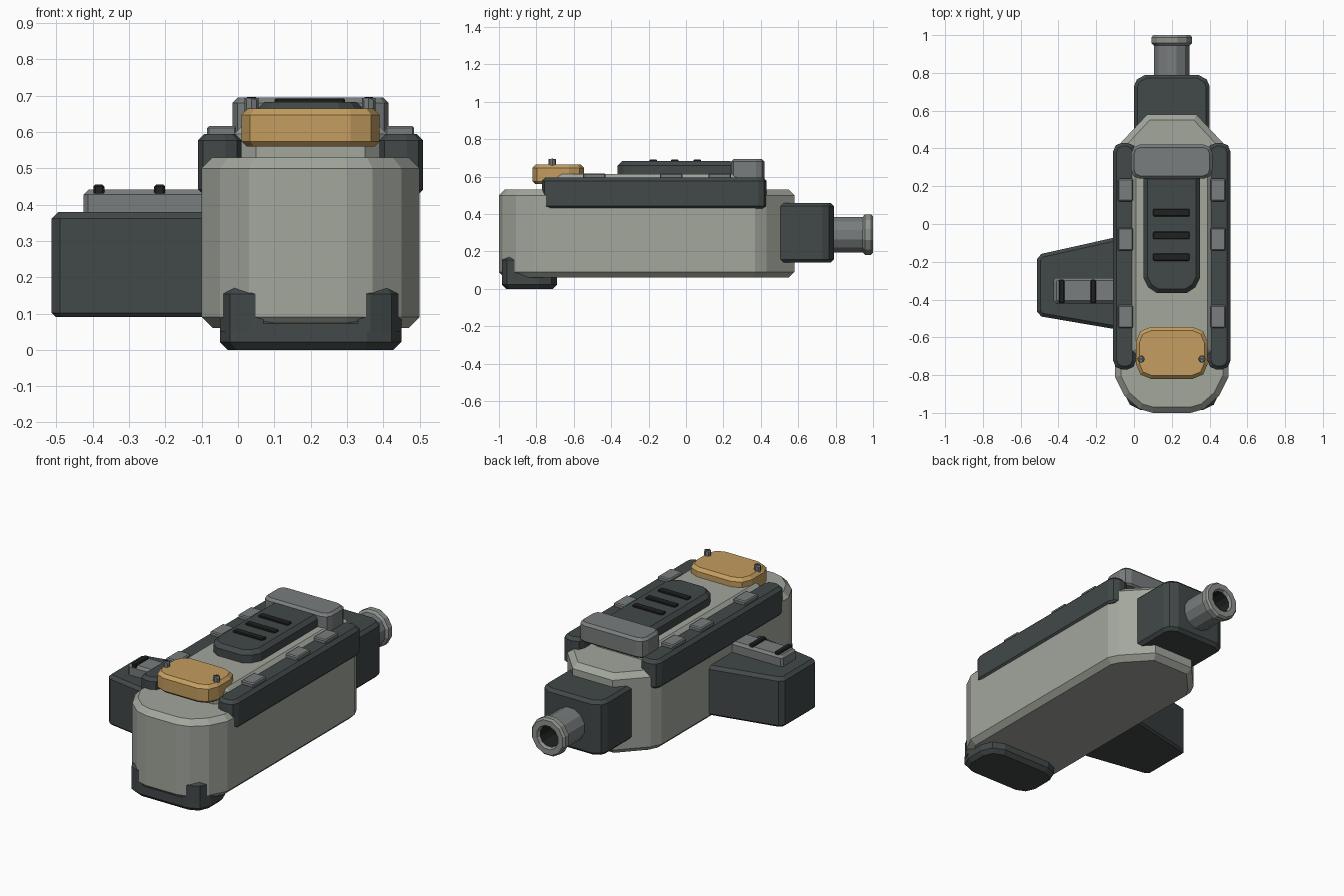
import bpy, bmesh, math
from mathutils import Matrix

cube = bpy.data.objects.get("Cube")
if cube:
    bpy.data.objects.remove(cube, do_unlink=True)


def material(name, r, g, b):
    m = bpy.data.materials.new(name)
    m.use_nodes = True
    m.diffuse_color = (r, g, b, 1)
    m.node_tree.nodes["Principled BSDF"].inputs["Base Color"].default_value = (r, g, b, 1)
    return m


LIGHT = material("light_grey", 0.36, 0.385, 0.335)
MID = material("mid_grey", 0.19, 0.205, 0.205)
DARK = material("dark_grey", 0.054, 0.065, 0.065)
BLACK = material("black", 0.014, 0.016, 0.015)
ORANGE = material("orange", 0.55, 0.34, 0.115)
AXIS = 0.2  # centre line of the main body


def finish(name, bm, *mats):
    bmesh.ops.recalc_face_normals(bm, faces=bm.faces)
    me = bpy.data.meshes.new(name)
    bm.to_mesh(me)
    bm.free()
    for m in mats:
        me.materials.append(m)
    ob = bpy.data.objects.new(name, me)
    bpy.context.collection.objects.link(ob)
    return ob


def prism(name, plan, z0, z1, mat, top=0.02, bottom=0.0):
    """Upright prism over a plan outline, with chamfered cap edges."""
    bm = bmesh.new()
    base = bm.faces.new([bm.verts.new((x, y, z0)) for x, y in plan])
    new = bmesh.ops.extrude_face_region(bm, geom=[base])["geom"]
    bmesh.ops.translate(bm, vec=(0, 0, z1 - z0),
                        verts=[v for v in new if isinstance(v, bmesh.types.BMVert)])
    if not any(abs(f.calc_center_median().z - z0) < 1e-5 for f in bm.faces):
        bm.faces.new([v for v in bm.verts if abs(v.co.z - z0) < 1e-5])
    bmesh.ops.recalc_face_normals(bm, faces=bm.faces)
    for z, width in ((z1, top), (z0, bottom)):
        if width:
            rim = [e for e in bm.edges if all(abs(v.co.z - z) < 1e-5 for v in e.verts)]
            bmesh.ops.bevel(bm, geom=rim, offset=width, segments=1, affect='EDGES')
    return finish(name, bm, mat)


def rounded(x0, x1, y0, y1, c, steps=1):
    """Rectangle outline with cut or faceted round corners."""
    pts = []
    corners = ((x1 - c, y1 - c), (x0 + c, y1 - c), (x0 + c, y0 + c), (x1 - c, y0 + c))
    for q, (cx, cy) in enumerate(corners):
        for i in range(steps + 1):
            a = math.pi / 2 * (q + i / steps)
            pts.append((cx + c * math.cos(a), cy + c * math.sin(a)))
    return pts


def sym(half):
    """Outline from (half width, y) points mirrored about the centre line."""
    return [(AXIS + w, y) for w, y in half] + [(AXIS - w, y) for w, y in reversed(half)]


def flip(plan):
    return [(2 * AXIS - x, y) for x, y in reversed(plan)]


# Main body and raised top panel
prism("body", sym([(0.1, -1), (0.17, -0.98), (0.25, -0.91), (0.3, -0.81),
                   (0.3, 0.37), (0.27, 0.43), (0.13, 0.58)]), 0.06, 0.53, LIGHT, 0.03, 0.03)
prism("top_panel", rounded(-0.01, 0.41, -0.73, 0.33, 0.06), 0.5, 0.615, LIGHT, 0.02)

# Side rails with their clips
rail = rounded(-0.11, 0.01, -0.77, 0.43, 0.045, 2)
for side, mirror in (("right", False), ("left", True)):
    place = flip if mirror else list
    prism(side + "_rail", place(rail), 0.43, 0.595, DARK, 0.018, 0.012)
    for i, y in enumerate((0.18, -0.08, -0.49)):
        prism(f"{side}_clip_{i + 1}", place(rounded(-0.085, -0.005, y - 0.06, y + 0.06, 0.005)),
              0.57, 0.617, MID, 0.006)

# Grip pad with slots, and the block behind it
prism("grip_pad", sym([(0.08, -0.365), (0.125, -0.335), (0.15, -0.285), (0.15, 0.26)]),
      0.6, 0.682, DARK, 0.022)
for i, y in enumerate((0.06, -0.06, -0.175)):
    prism(f"grip_slot_{i + 1}", rounded(0.1, 0.295, y - 0.02, y + 0.02, 0.006),
          0.675, 0.692, BLACK, 0.004)
prism("rear_block", rounded(-0.015, 0.415, 0.24, 0.42, 0.045, 2), 0.58, 0.695, MID, 0.015, 0.01)

# Front cap and its two screws
prism("front_cap", rounded(0.01, 0.39, -0.82, -0.545, 0.08, 2), 0.56, 0.665, ORANGE, 0.018, 0.014)
for i, x in enumerate((0.037, 0.36)):
    prism(f"screw_{i + 1}", rounded(x - 0.019, x + 0.019, -0.734, -0.696, 0.019, 2),
          0.64, 0.694, MID, 0.006)
    prism(f"screw_notch_{i + 1}", rounded(x - 0.012, x + 0.012, -0.718, -0.712, 0.001),
          0.69, 0.696, BLACK, 0)

# Front foot with two upright prongs
prism("foot", rounded(-0.05, 0.45, -0.985, -0.69, 0.095, 2), 0, 0.085, DARK, 0.012, 0.022)
prong = [(-0.05, -0.88), (-0.05, -0.9), (-0.022, -0.957), (0.035, -0.985),
         (0.07, -0.985), (0.07, -0.88)]
for side, plan in (("right", prong), ("left", flip(prong))):
    prism(side + "_foot_prong", plan, 0.05, 0.17, DARK, 0.016)

# Rear housing
prism("rear_housing", sym([(0.2, 0.48), (0.2, 0.73), (0.185, 0.765), (0.14, 0.79)]),
      0.14, 0.46, DARK, 0.018, 0.018)

# Nozzle turned about the y axis, with a dark bore
profile = [(0.098, 0.77), (0.098, 0.945), (0.112, 0.957), (0.112, 0.988), (0.102, 1.0),
           (0.07, 1.0), (0.062, 0.985), (0.062, 0.86), (0, 0.86)]
bm = bmesh.new()
verts = [bm.verts.new((r, y, 0)) for r, y in profile]
edges = [bm.edges.new(p) for p in zip(verts, verts[1:])]
bmesh.ops.spin(bm, geom=verts + edges, cent=(0, 0, 0), axis=(0, 1, 0),
               angle=math.tau, steps=12, use_merge=True)
bmesh.ops.remove_doubles(bm, verts=bm.verts, dist=1e-4)
bmesh.ops.transform(bm, verts=bm.verts,
                    matrix=Matrix.Translation((AXIS, 0, 0.29)) @ Matrix.Rotation(math.pi / 12, 4, 'Y'))
for f in bm.faces:
    inside = all(math.hypot(v.co.x - AXIS, v.co.z - 0.29) < 0.065 for v in f.verts)
    f.material_index = 2 if inside else 1 if f.calc_center_median().y > 0.945 else 0
finish("nozzle", bm, MID, material("collar_grey", 0.27, 0.29, 0.265), BLACK)

# Tapered side box with plate and ridges
prism("side_box", [(-0.05, -0.565), (-0.05, -0.06), (-0.49, -0.158), (-0.513, -0.185),
                   (-0.513, -0.465), (-0.49, -0.49)], 0.09, 0.38, DARK, 0.018, 0.012)
prism("side_box_plate", rounded(-0.425, -0.06, -0.42, -0.285, 0.012), 0.37, 0.442, MID, 0.014)
for i, x in enumerate((-0.383, -0.216)):
    prism(f"side_box_ridge_{i + 1}", rounded(x - 0.015, x + 0.015, -0.42, -0.295, 0.005),
          0.43, 0.455, BLACK, 0.005)
